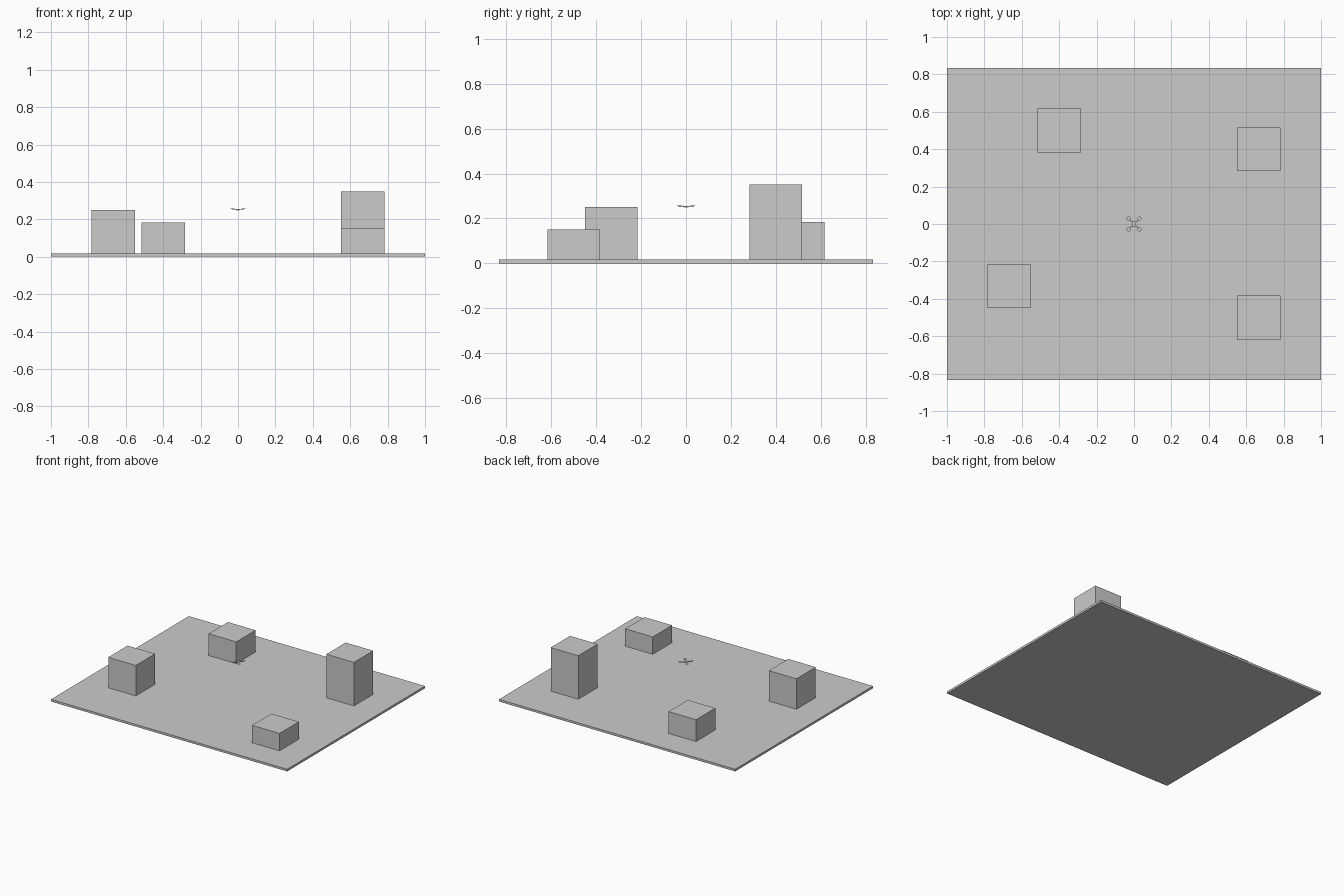
import bpy, math
from mathutils import Vector

if "Cube" in bpy.data.objects:
    bpy.data.objects.remove(bpy.data.objects["Cube"])

U = 1 / 30  # layout module


def box(name, center, size, rot_z=0.0):
    bpy.ops.mesh.primitive_cube_add(size=1, location=center, rotation=(0, 0, rot_z))
    ob = bpy.context.object
    ob.name = name
    ob.scale = size
    bpy.ops.object.transform_apply(location=False, rotation=False, scale=True)
    return ob


def disc(name, center, radius, depth, sides=16):
    bpy.ops.mesh.primitive_cylinder_add(vertices=sides, radius=radius, depth=depth, location=center)
    bpy.context.object.name = name


# ground slab
slab = 0.5 * U
box("ground_slab", (0, 0, slab / 2), (60 * U, 50 * U, slab))

# square blocks standing on the slab: x, y, height in modules
blocks = [(-20, -10, 7), (-12, 15, 5), (20, 12, 10), (20, -15, 4)]
for i, (x, y, h) in enumerate(blocks):
    box(f"block_{i + 1}", (x * U, y * U, slab + h * U / 2), (7 * U, 7 * U, h * U))

# hovering quadcopter: body, belly, diagonal arms, motors and rotors
z = 0.253
box("drone_body", (0, 0, z), (0.022, 0.026, 0.005))
box("drone_belly", (0, 0, z - 0.0035), (0.012, 0.014, 0.003))
for sx in (-1, 1):
    for sy in (-1, 1):
        hub = Vector((sx * 0.029, sy * 0.029, z))
        mid = hub * 0.5
        mid.z = z + 0.0005
        box("drone_arm", mid, (0.041, 0.005, 0.003), sx * sy * math.pi / 4)
        disc("drone_motor", (hub.x, hub.y, z + 0.001), 0.004, 0.005, 12)
        disc("drone_rotor", (hub.x, hub.y, z + 0.0035), 0.0105, 0.0015)
